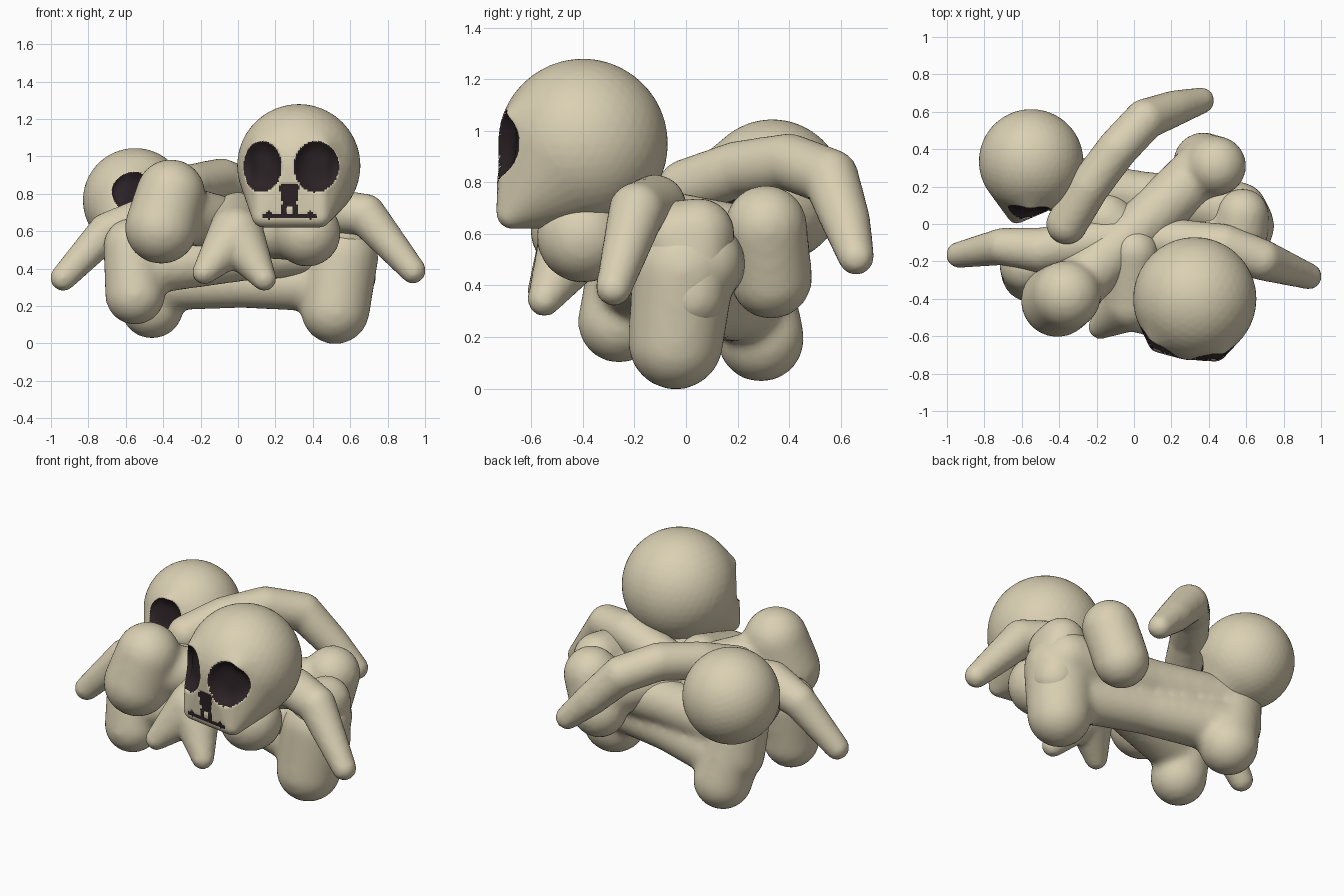
import bpy, bmesh
from math import radians
from mathutils import Vector, Matrix

cube = bpy.data.objects.get("Cube")
if cube:
    bpy.data.objects.remove(cube)


def material(name, color):
    m = bpy.data.materials.new(name)
    m.use_nodes = True
    m.diffuse_color = color
    m.node_tree.nodes["Principled BSDF"].inputs["Base Color"].default_value = color
    return m


BONE = material("pale bone", (0.70, 0.63, 0.45, 1))
DARK = material("dark hollow", (0.024, 0.016, 0.019, 1))


def add_hull(bm, balls):
    """Convex skin around a group of balls given as (x, y, z, radius)."""
    part = bmesh.new()
    for x, y, z, r in balls:
        bmesh.ops.create_icosphere(part, subdivisions=4, radius=r,
                                   matrix=Matrix.Translation((x, y, z)))
    hull = bmesh.ops.convex_hull(part, input=part.verts)
    junk = {g for g in hull["geom_interior"] + hull["geom_unused"]
            if isinstance(g, bmesh.types.BMVert)}
    bmesh.ops.delete(part, geom=list(junk), context="VERTS")
    mesh = bpy.data.meshes.new("hull")
    part.to_mesh(mesh)
    part.free()
    bm.from_mesh(mesh)
    bpy.data.meshes.remove(mesh)


def fuse(name, hulls, voxel, rounds):
    """Blend overlapping hulls into one smooth skin."""
    bm = bmesh.new()
    for balls in hulls:
        add_hull(bm, balls)
    mesh = bpy.data.meshes.new(name)
    bm.to_mesh(mesh)
    bm.free()
    ob = bpy.data.objects.new(name, mesh)
    bpy.context.collection.objects.link(ob)
    remesh = ob.modifiers.new("blend", "REMESH")
    remesh.mode = "VOXEL"
    remesh.voxel_size = voxel
    soften = ob.modifiers.new("soften", "SMOOTH")
    soften.iterations = rounds
    deps = bpy.context.evaluated_depsgraph_get()
    ob.data = bpy.data.meshes.new_from_object(ob.evaluated_get(deps))
    ob.modifiers.clear()
    ob.data.name = name
    ob.data.materials.clear()
    ob.data.materials.append(BONE)
    for p in ob.data.polygons:
        p.material_index = 0
        p.use_smooth = True
    return ob


def chain(points):
    return [pair for pair in zip(points, points[1:])]


# Long bones: a tapered shaft with a group of knobs at each end
def long_bone(start, end, shaft):
    a, b = [sum((Vector(k[:3]) for k in g), Vector()) / len(g) for g in (start, end)]
    p, q = (*a, shaft * 1.15), (*b, shaft * 1.15)
    mid = (*((a + b) / 2), shaft)
    return chain([p, mid, q]) + [start, end]


# Two bones grown together along the bottom and back
lower = long_bone([(-0.46, 0.29, 0.195, 0.17), (-0.53, 0.24, 0.46, 0.16)],
                  [(0.52, -0.04, 0.18, 0.185), (0.55, -0.01, 0.46, 0.20)], 0.135)
back = long_bone([(-0.57, 0.22, 0.66, 0.15), (-0.53, 0.25, 0.36, 0.16)],
                 [(0.56, 0.07, 0.49, 0.14)], 0.135)
fuse("lower_long_bones", lower + back, 0.022, 10)

fuse("crossing_long_bone", long_bone(
    [(-0.55, -0.26, 0.26, 0.16), (-0.57, -0.22, 0.52, 0.15)],
    [(0.60, 0.02, 0.36, 0.14), (0.57, -0.03, 0.58, 0.15), (0.58, 0.05, 0.60, 0.14)],
    0.12), 0.022, 6)
fuse("upper_long_bone", long_bone(
    [(-0.36, -0.38, 0.80, 0.185), (-0.41, -0.41, 0.62, 0.195)],
    [(0.44, 0.31, 0.63, 0.16), (0.37, 0.33, 0.43, 0.16)], 0.14), 0.022, 6)
fuse("short_bone", long_bone(
    [(0.37, -0.40, 0.59, 0.18)], [(-0.15, 0.02, 0.58, 0.14)], 0.13), 0.022, 6)

# Thin curved bones
CURVED = {
    "back_rib": [(-0.36, 0.0, 0.78, 0.11), (-0.24, 0.2, 0.85, 0.11),
                 (-0.09, 0.40, 0.88, 0.11), (0.06, 0.56, 0.82, 0.11),
                 (0.22, 0.62, 0.65, 0.095), (0.36, 0.66, 0.51, 0.07)],
    "right_rib": [(-0.935, -0.165, 0.35, 0.07), (-0.70, -0.12, 0.60, 0.10),
                  (-0.50, -0.14, 0.66, 0.12), (-0.1, -0.08, 0.64, 0.12)],
    "left_rib": [(0.935, -0.28, 0.39, 0.07), (0.68, -0.19, 0.69, 0.11),
                 (0.48, -0.12, 0.71, 0.12), (0.1, -0.08, 0.60, 0.12)],
}
for label, pts in CURVED.items():
    fuse(label, chain(pts), 0.018, 4)

# Forked bone hanging at the front
fork = (-0.01, -0.42, 0.58, 0.15)
fuse("forked_bone", [
    [fork, (0.0, -0.15, 0.68, 0.13)],
    [fork, (-0.18, -0.55, 0.38, 0.065)],
    [fork, (0.14, -0.55, 0.345, 0.065)],
], 0.018, 4)


# Skulls: round cranium, flat brow and narrow jaw, with hollows in the face
def hollow_depth(x, z):
    for side in (-1, 1):
        bowl = ((x - side * 0.145 + 0.008) / 0.112) ** 2 + ((z + 0.005) / 0.135) ** 2
        if bowl < 1:
            return 0.06 * (1 - bowl * bowl)
    if -0.215 < z < -0.095 and abs(x) < 0.052 - 0.2 * abs(z + 0.12):
        return 0.006
    # jagged mouth line and two tooth gaps
    jag = max(0, 1 - abs(abs(x) - 0.11) / 0.02)
    mouth = abs(x) < 0.145 and abs(z + 0.262) < 0.012 + 0.012 * jag
    teeth = abs(abs(x) - 0.033) < 0.014 and -0.262 < z < -0.205
    return 0.002 if mouth or teeth else 0


def skull(name, place, scale, turn, roll):
    brow = [(s * 0.15, -0.22, 0.08, 0.07) for s in (-1, 1)]
    jaw = [(s * 0.15, -0.25, -0.265, 0.06) for s in (-1, 1)]
    ob = fuse(name, [[(0, 0, 0, 0.325)] + brow + jaw], 0.01, 5)
    mesh = ob.data
    mesh.materials.append(DARK)
    for p in mesh.polygons:
        if p.center.y < -0.1 and hollow_depth(p.center.x, p.center.z):
            p.material_index = 1
    for v in mesh.vertices:
        if v.co.y < -0.1:
            v.co.y += hollow_depth(v.co.x, v.co.z)
    mesh.transform(Matrix.Translation(place)
                   @ Matrix.Rotation(radians(turn), 4, "Z")
                   @ Matrix.Rotation(radians(roll), 4, "Y")
                   @ Matrix.Scale(scale, 4))


skull("front_skull", (0.325, -0.40, 0.95), 1.015, -9, 0)
skull("back_skull", (-0.55, 0.335, 0.765), 0.86, 27, 19)
